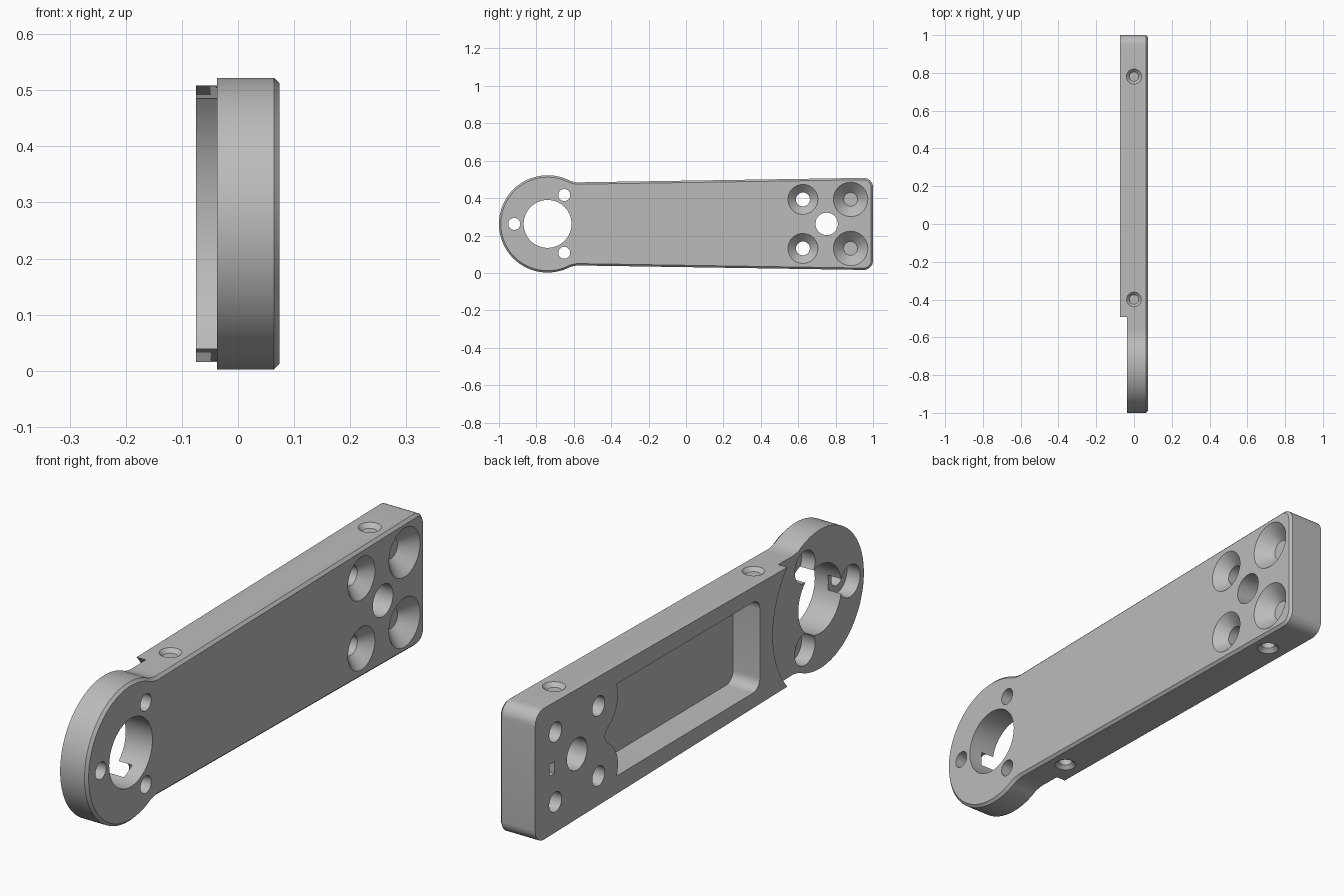
import bpy, bmesh, math
from mathutils import Matrix, Vector

if "Cube" in bpy.data.objects:
    bpy.data.objects.remove(bpy.data.objects["Cube"], do_unlink=True)

MID = 0.262            # height of the long centre line
RING_Y = -0.74
BACK, FRONT = -0.075, 0.074
CHAMFER = 0.01

metal = bpy.data.materials.new("grey_metal")
metal.use_nodes = True
metal.diffuse_color = (0.5, 0.5, 0.5, 1)
metal.node_tree.nodes["Principled BSDF"].inputs["Base Color"].default_value = (0.5, 0.5, 0.5, 1)


def make_object(name, bm):
    bmesh.ops.recalc_face_normals(bm, faces=bm.faces[:])
    mesh = bpy.data.meshes.new(name)
    bm.to_mesh(mesh)
    bm.free()
    mesh.materials.append(metal)
    obj = bpy.data.objects.new(name, mesh)
    bpy.context.collection.objects.link(obj)
    return obj


def arc(cy, cz, r, a0, a1, n):
    return [(cy + r * math.cos(math.radians(a0 + (a1 - a0) * i / n)),
             cz + r * math.sin(math.radians(a0 + (a1 - a0) * i / n))) for i in range(n + 1)]


def mirrored(half):
    """Close a half outline, running from centre line to centre line, by mirroring it."""
    return half + [(y, -z) for y, z in reversed(half) if abs(z) > 1e-6]


def inset(points, d):
    """Offset a clockwise outline inwards."""
    out = []
    for i, p in enumerate(points):
        a, b, c = Vector(points[i - 1]), Vector(p), Vector(points[(i + 1) % len(points)])
        n1 = Vector(((b - a).y, -(b - a).x)).normalized()
        n2 = Vector(((c - b).y, -(c - b).x)).normalized()
        out.append(tuple(b + (n1 + n2) * d / (1 + n1.dot(n2))))
    return out


def loft(name, layers):
    """Skin a stack of (x, outline) layers and cap both ends."""
    bm = bmesh.new()
    rings = [[bm.verts.new((x, y, z + MID)) for y, z in pts] for x, pts in layers]
    for lo, hi in zip(rings, rings[1:]):
        for i in range(len(lo)):
            bm.faces.new((lo[i - 1], lo[i], hi[i], hi[i - 1]))
    bm.faces.new(rings[0])
    bm.faces.new(rings[-1])
    return make_object(name, bm)


def drill(name, start, end, r0, r1, sides=48):
    """Straight or tapered round cutter between two points."""
    start, end = Vector(start), Vector(end)
    axis = end - start
    rot = axis.to_track_quat('Z', 'Y').to_matrix().to_4x4()
    bm = bmesh.new()
    bmesh.ops.create_cone(bm, cap_ends=True, segments=sides, radius1=r0, radius2=r1,
                          depth=axis.length, matrix=Matrix.Translation((start + end) / 2) @ rot)
    return make_object(name, bm)


def cut(target, cutter):
    mod = target.modifiers.new("cut", 'BOOLEAN')
    mod.operation, mod.solver, mod.object = 'DIFFERENCE', 'EXACT', cutter
    bpy.context.view_layer.objects.active = target
    bpy.ops.object.modifier_apply(modifier=mod.name)
    bpy.data.objects.remove(cutter, do_unlink=True)


# Arm body: round head, soft neck, slightly flaring bar with rounded end corners
half = arc(RING_Y, 0, 0.26, 180, 62, 36)
half += [(-0.6, 0.225), (-0.58, 0.222), (-0.555, 0.2225)]
half += arc(0.95, 0.196, 0.05, 90, 0, 8)
half.append((1.0, 0.0))
outline = mirrored(half)
arm = loft("arm_body", [(BACK, outline), (FRONT - CHAMFER, outline),
                        (FRONT, inset(outline, CHAMFER))])

# Thinner head, stepped back along an arc
cut(arm, drill("head_step", (-0.2, RING_Y, MID), (-0.037, RING_Y, MID), 0.333, 0.333, 128))

# Main bore and three counterbored screw holes around it
cut(arm, drill("bore", (-0.2, RING_Y, MID), (0.2, RING_Y, MID), 0.128, 0.128, 72))
for angle in (60, 180, 300):
    y = RING_Y + 0.178 * math.cos(math.radians(angle))
    z = MID + 0.178 * math.sin(math.radians(angle))
    cut(arm, drill("head_hole", (-0.2, y, z), (0.2, y, z), 0.032, 0.032))
    cut(arm, drill("head_counterbore", (-0.2, y, z), (0.018, y, z), 0.06, 0.06))

# Lightening pocket in the back, wrapping around the two inner screw bosses
half = [(-0.33, 0.0)] + arc(-0.29, 0.13, 0.04, 180, 90, 8)
half += arc(0.625, 0.131, 0.115, 159, 235, 14)
half += [(0.574, 0.026), (0.584, 0.013), (0.587, 0.0)]
pocket = mirrored(half)
cut(arm, loft("pocket", [(-0.2, pocket), (0.036, pocket)]))

# Four countersunk screw holes and a plain centre hole at the wide end
for y, sink in ((0.625, 0.08), (0.88, 0.092)):
    for z in (MID - 0.131, MID + 0.131):
        cut(arm, drill("screw_hole", (-0.2, y, z), (0.2, y, z), 0.037, 0.037))
        depth = sink - 0.037
        cut(arm, drill("countersink", (FRONT + 0.01, y, z), (FRONT - depth, y, z),
                       sink + 0.01, 0.037))
cut(arm, drill("centre_hole", (-0.2, 0.752, MID), (0.2, 0.752, MID), 0.06, 0.06))

# Small notch in the back near the end
notch = [(0.885, -0.022), (0.885, 0.022), (0.915, 0.022), (0.915, -0.022)]
cut(arm, loft("notch", [(-0.2, notch), (-0.045, notch)]))

# Blind screw holes in the top and bottom edges
for y, edge in ((-0.4, 0.2261), (0.78, 0.2434)):
    for side in (-1, 1):
        def at(h):
            return (0, y, MID + side * h)
        cut(arm, drill("edge_hole", at(edge + 0.05), at(edge - 0.11), 0.025, 0.025, 32))
        cut(arm, drill("edge_countersink", at(edge + 0.01), at(edge - 0.015), 0.05, 0.025, 32))

# Smooth the curved walls, keep the edges crisp
bpy.ops.object.select_all(action='DESELECT')
arm.select_set(True)
bpy.context.view_layer.objects.active = arm
bpy.ops.object.shade_smooth_by_angle(angle=math.radians(30))
